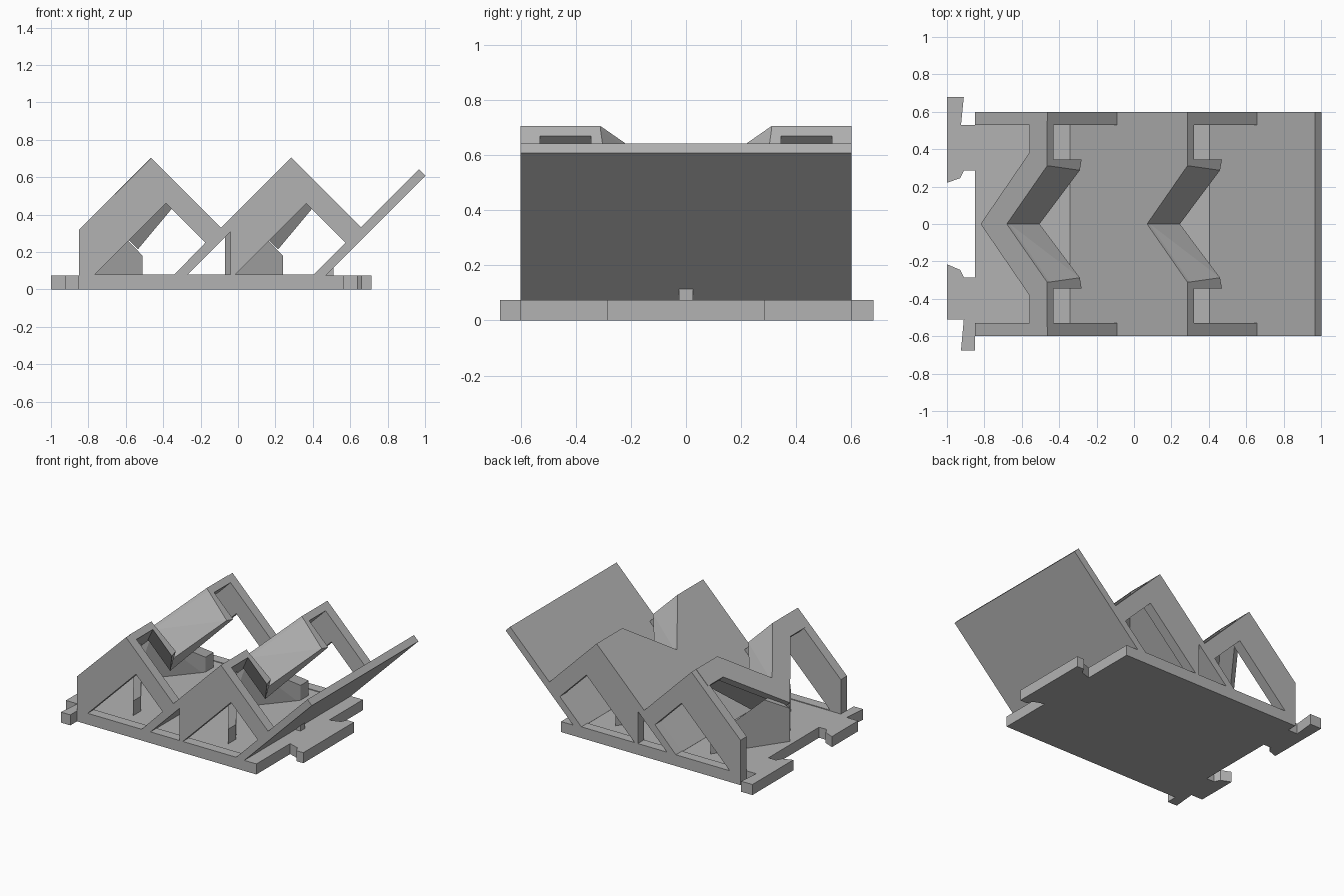
import bpy, bmesh
from mathutils import Matrix, Vector

cube = bpy.data.objects.get("Cube")
if cube:
    bpy.data.objects.remove(cube, do_unlink=True)

grey = bpy.data.materials.new("plain_grey")
grey.use_nodes = True
colour = (0.45, 0.45, 0.45, 1)
grey.diffuse_color = colour
grey.node_tree.nodes["Principled BSDF"].inputs["Base Color"].default_value = colour

R2 = 2 ** 0.5
PITCH = 0.75          # distance between the two holders
BASE_TOP = 0.075


def axes(x, y, z, origin):
    m = Matrix((x, y, z)).transposed().to_4x4()
    m.translation = origin
    return m


def sheet(name, loops, thickness, matrix):
    """Flat outline with optional holes, thickened about its middle plane."""
    curve = bpy.data.curves.new(name, "CURVE")
    curve.dimensions = "2D"
    curve.fill_mode = "BOTH"
    curve.extrude = thickness / 2
    for loop in loops:
        spline = curve.splines.new("POLY")
        spline.points.add(len(loop) - 1)
        for p, (a, b) in zip(spline.points, loop):
            p.co = (a, b, 0, 1)
        spline.use_cyclic_u = True
    temp = bpy.data.objects.new(name, curve)
    bpy.context.collection.objects.link(temp)
    bpy.context.view_layer.update()
    mesh = bpy.data.meshes.new_from_object(
        temp.evaluated_get(bpy.context.evaluated_depsgraph_get()))
    bpy.data.objects.remove(temp, do_unlink=True)
    mesh.transform(matrix)
    return finish(name, mesh)


def finish(name, mesh):
    mesh.name = name
    mesh.materials.clear()
    mesh.materials.append(grey)
    bm = bmesh.new()
    bm.from_mesh(mesh)
    bmesh.ops.remove_doubles(bm, verts=bm.verts, dist=0.0001)
    bmesh.ops.recalc_face_normals(bm, faces=bm.faces)
    for f in bm.faces:
        f.smooth = False
    bm.to_mesh(mesh)
    bm.free()
    obj = bpy.data.objects.new(name, mesh)
    bpy.context.collection.objects.link(obj)
    return obj


def hull(name, points):
    bm = bmesh.new()
    for p in points:
        bm.verts.new(p)
    bmesh.ops.convex_hull(bm, input=bm.verts)
    mesh = bpy.data.meshes.new(name)
    bm.to_mesh(mesh)
    bm.free()
    return finish(name, mesh)


def slope(s, y, w):
    """Point on the 45 degree grid: s runs up the ramp, w through it."""
    return Vector(((s + w) / 2, y, (s - w) / 2))


def ramp(name, outline, w):
    loop = [(s / R2, y) for s, y in outline]
    m = axes((1 / R2, 0, 1 / R2), (0, 1, 0), (-1 / R2, 0, 1 / R2), (w / 2, 0, -w / 2))
    return sheet(name, [loop], 0.07 / R2, m)


def both_sides(half):
    """Mirror an outline of positive y points into a closed loop."""
    return half + [(s, -y) for s, y in reversed(half) if y > 0]


# Base plate with interlocking hooks on one end and a dovetail tab on the other
base = [(-0.85, 0.6), (-0.85, 0.53), (-0.925, 0.53), (-0.91, 0.68), (-1, 0.68),
        (-1, 0.22), (-0.93, 0.245), (-0.91, 0.285), (-0.85, 0.285),
        (-0.85, -0.285), (-0.91, -0.285), (-0.93, -0.245), (-1, -0.215),
        (-1, -0.51), (-0.91, -0.51), (-0.925, -0.675), (-0.85, -0.675), (-0.85, -0.6),
        (0.565, -0.6), (0.565, -0.22), (0.64, -0.245), (0.66, -0.285), (0.715, -0.285),
        (0.715, 0.285), (0.66, 0.285), (0.64, 0.245), (0.565, 0.22), (0.565, 0.6)]
sheet("base_plate", [base], BASE_TOP, Matrix.Translation((0, 0, BASE_TOP / 2)))

# Side frames with cut-out windows
frame = [(-0.85, 0.05), (-0.85, 0.32), (-0.463, 0.703), (-0.09, 0.33),
         (0.287, 0.703), (0.66, 0.33), (0.38, 0.05)]
window = [(-0.765, 0.08), (-0.385, 0.46), (-0.175, 0.25), (-0.34, 0.08)]
gap = [(-0.27, 0.08), (-0.04, 0.31), (-0.04, 0.08)]
window_2 = [(x + PITCH, z) for x, z in window]
for side, y in (("left", 0.565), ("right", -0.565)):
    sheet(side + "_frame", [frame, window, gap, window_2], 0.07,
          axes((1, 0, 0), (0, 0, 1), (0, -1, 0), (0, y, 0)))

# Sloping panels: a short chevron, a notched full panel and a plain back rest
notch = [(-0.19, 0), (0.24, 0.31)]
ramp("front_chevron_panel",
     both_sides(notch + [(0.24, 0.55), (0.05, 0.55), (0.05, 0.38), (-0.47, 0)]), -1.135)
ramp("middle_panel",
     both_sides([(s + PITCH, y) for s, y in notch] + [(0.99, 0.6), (-0.265, 0.6)]), -0.385)
ramp("back_rest", both_sides([(1.61, 0.6), (0.48, 0.6)]), 0.36)

for i, holder in enumerate(("front", "rear")):
    shift = Vector((i * PITCH, 0, 0))
    for side, k in (("left", 1), ("right", -1)):
        # Hanging wall along the notch
        arm = [(-0.19, 0, -1.14), (-0.19, 0, -0.82), (-0.32, 0, -1.14), (-0.32, 0, -0.75),
               (0.24, 0.31, -1.14), (0.24, 0.287, -0.82),
               (0.24, 0.345, -1.14), (0.24, 0.345, -0.8)]
        hull(f"{holder}_{side}_notch_wall", [slope(s, k * y, w) + shift for s, y, w in arm])
        # Upright rib that carries the panel
        rib = [(-0.82, 0.05), (-0.82, 0.31), (-0.72, 0.4), (-0.51, 0.18), (-0.51, 0.05)]
        points = []
        for x, z in rib:
            y = (x + 0.82) / 0.684
            points.append(Vector((x, k * y, z)) + shift)
            points.append(Vector((x, k * max(y - 0.09, 0), z)) + shift)
        hull(f"{holder}_{side}_rib", points)

# Small peg under the back rest
hull("rear_peg", [(x, y, z) for x, z in ((0.44, 0.05), (0.44, 0.1), (0.51, 0.125), (0.51, 0.05))
                  for y in (-0.025, 0.025)])
